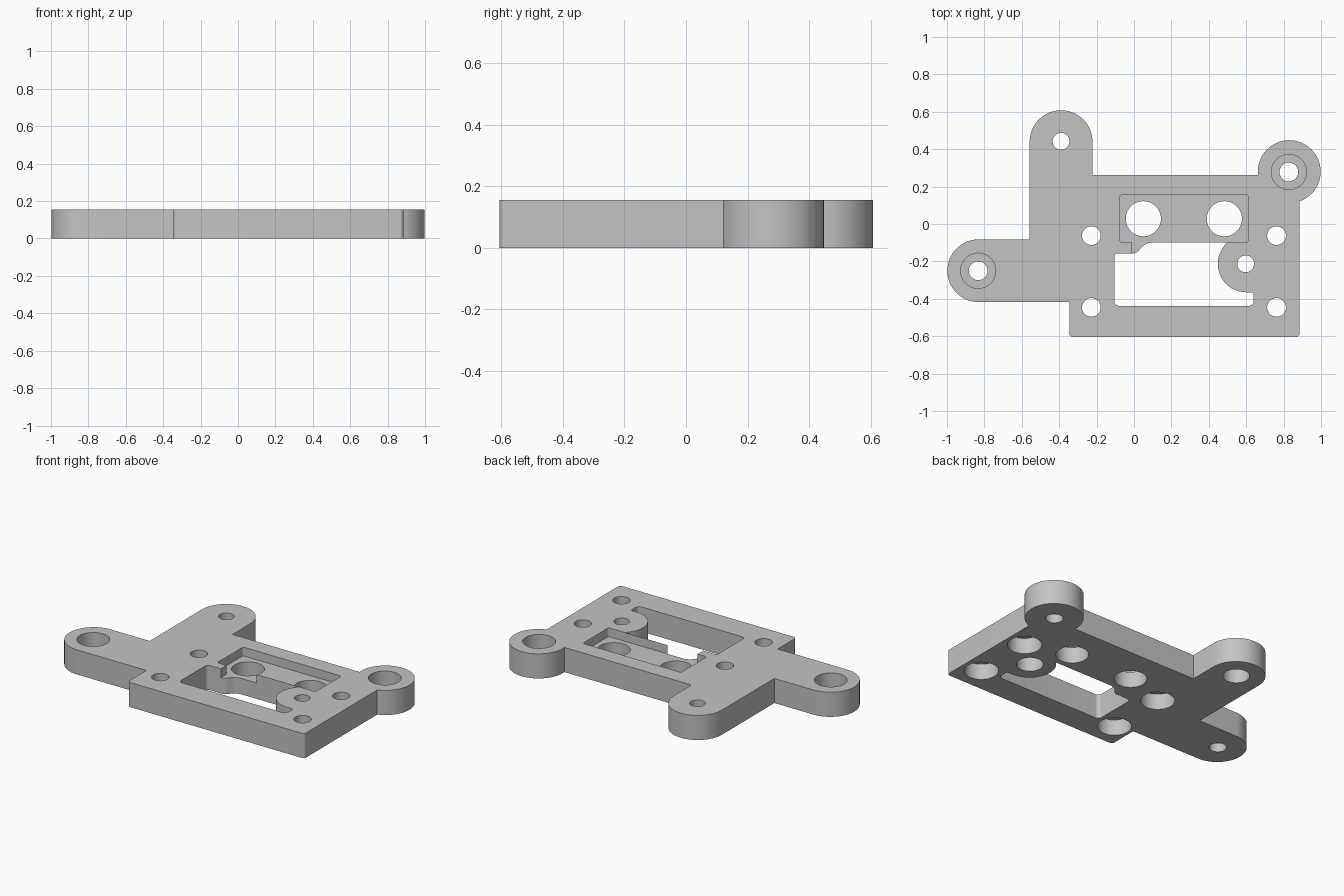
import bpy
import bmesh
from math import radians, cos, sin

cube = bpy.data.objects.get("Cube")
if cube:
    bpy.data.objects.remove(cube, do_unlink=True)

THICK = 0.155
BORE = 0.1       # depth of every counterbore
POCKET = 0.055   # depth of the top pocket

grey = bpy.data.materials.new("plain grey")
grey.use_nodes = True
grey.diffuse_color = (0.55, 0.55, 0.55, 1)
grey.node_tree.nodes["Principled BSDF"].inputs["Base Color"].default_value = grey.diffuse_color


def arc(x, y, r, start, end, steps=8):
    angles = [radians(start + (end - start) * i / steps) for i in range(steps + 1)]
    return [(x + r * cos(a), y + r * sin(a)) for a in angles]


def prism(name, outline, z0, z1):
    """Extrude a flat counter-clockwise outline from z0 to z1."""
    bm = bmesh.new()
    face = bm.faces.new([bm.verts.new((x, y, z0)) for x, y in outline])
    top = bmesh.ops.extrude_face_region(bm, geom=[face])["geom"]
    moved = [v for v in top if isinstance(v, bmesh.types.BMVert)]
    bmesh.ops.translate(bm, verts=moved, vec=(0, 0, z1 - z0))
    bmesh.ops.recalc_face_normals(bm, faces=bm.faces)
    mesh = bpy.data.meshes.new(name)
    bm.to_mesh(mesh)
    bm.free()
    mesh.materials.append(grey)
    obj = bpy.data.objects.new(name, mesh)
    bpy.context.collection.objects.link(obj)
    return obj


def cut(outline, z0=-0.1, z1=THICK + 0.1):
    cutter = prism("cutter", outline, z0, z1)
    cutter.hide_render = True
    mod = plate.modifiers.new("cut", "BOOLEAN")
    mod.operation = "DIFFERENCE"
    mod.solver = "EXACT"
    mod.object = cutter
    bpy.ops.object.modifier_apply(modifier=mod.name)
    bpy.data.objects.remove(cutter, do_unlink=True)


def hole(x, y, r, z0=-0.1, z1=THICK + 0.1):
    cut(arc(x, y, r, 0, 360, 48)[:-1], z0, z1)


# Plate outline with three round mounting ears
R = 0.168
outline = (
    arc(-0.325, -0.585, 0.02, 180, 270)
    + arc(0.865, -0.585, 0.02, 270, 360)
    + arc(0.83, 0.28, R, -71, 186, 40)
    + [(-0.222, 0.262)]
    + arc(-0.39, 0.44, R, 0, 180, 32)
    + [(-0.558, -0.082)]
    + arc(-0.83, -0.25, R, 90, 270, 32)
    + [(-0.345, -0.418)]
)
plate = prism("mounting_plate", outline, 0, THICK)
bpy.context.view_layer.objects.active = plate
plate.select_set(True)

# Central window, running around the round screw lobe
cut(
    arc(-0.08, -0.413, 0.025, 180, 270)
    + arc(0.615, -0.413, 0.025, 270, 360)
    + arc(0.63, -0.375, 0.01, 0, 90, 4)
    + arc(0.6, -0.213, 0.152, 270, 132, 28)
    + arc(0.095, -0.175, 0.075, 90, 150)
    + [(0.015, -0.152), (0, -0.157)]
    + arc(-0.085, -0.177, 0.02, 90, 180)
)

# Shallow top pocket, open to the window
cut(
    arc(-0.06, -0.085, 0.015, 180, 270, 4)
    + [(-0.01, -0.1), (-0.01, -0.2), (0.2, -0.2), (0.2, -0.1)]
    + arc(0.595, -0.085, 0.015, 270, 360, 4)
    + arc(0.595, 0.142, 0.015, 0, 90, 4)
    + arc(-0.06, 0.142, 0.015, 90, 180, 4),
    THICK - POCKET,
)

# Large holes through the pocket floor
for x in (0.05, 0.483):
    hole(x, 0.028, 0.094)

# Four corner screw holes, counterbored underneath
for x in (-0.228, 0.762):
    for y in (-0.062, -0.446):
        hole(x, y, 0.05)
        hole(x, y, 0.098, z1=BORE)

# Rear ear and lobe holes, counterbored underneath
for x, y in ((-0.39, 0.442), (0.597, -0.213)):
    hole(x, y, 0.045)
    hole(x, y, 0.077, z1=BORE)

# Side ear holes, counterbored from the top
for x, y in ((-0.833, -0.25), (0.828, 0.278)):
    hole(x, y, 0.05)
    hole(x, y, 0.094, z0=THICK - BORE)

bpy.ops.object.shade_smooth_by_angle(angle=radians(30))
